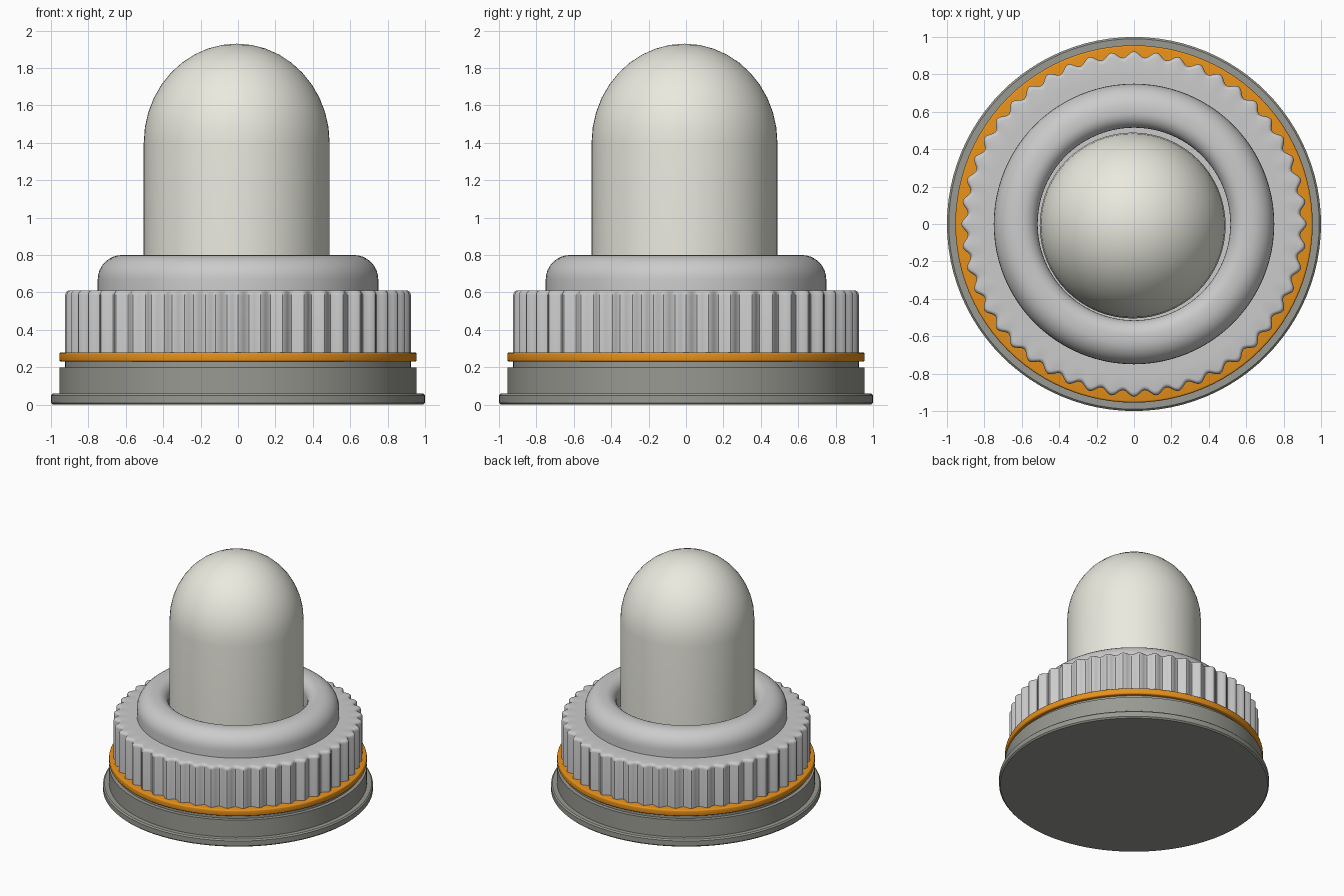
import bpy, bmesh, math

if "Cube" in bpy.data.objects:
    bpy.data.objects.remove(bpy.data.objects["Cube"])


def material(name, rgb):
    m = bpy.data.materials.new(name)
    m.diffuse_color = (*rgb, 1)
    m.use_nodes = True
    m.node_tree.nodes["Principled BSDF"].inputs["Base Color"].default_value = m.diffuse_color
    return m


def lathe(name, profile, mat=None, steps=96, closed=False, teeth=0, depth=0, angle=35, centre=(0, 0)):
    """Spin (radius, z) points, listed from bottom to top; teeth ripple radii above 0.85."""
    bm = bmesh.new()
    rings = []
    for r, z in profile:
        if r < 1e-6:
            rings.append([bm.verts.new((0, 0, z))] * steps)
            continue
        ring = []
        for i in range(steps):
            a = 2 * math.pi * i / steps
            rr = r - depth * (0.5 - 0.5 * math.cos(teeth * a)) if r > 0.85 else r
            ring.append(bm.verts.new((rr * math.cos(a), rr * math.sin(a), z)))
        rings.append(ring)
    pairs = list(zip(rings, rings[1:])) + ([(rings[-1], rings[0])] if closed else [])
    for lo, hi in pairs:
        for i in range(steps):
            j = (i + 1) % steps
            quad = list(dict.fromkeys((lo[i], lo[j], hi[j], hi[i])))
            bm.faces.new(quad)
    bmesh.ops.recalc_face_normals(bm, faces=bm.faces)
    mesh = bpy.data.meshes.new(name)
    bm.to_mesh(mesh)
    bm.free()
    ob = bpy.data.objects.new(name, mesh)
    ob.location = (*centre, 0)
    bpy.context.collection.objects.link(ob)
    if mat:
        mesh.materials.append(mat)
    bpy.ops.object.select_all(action='DESELECT')
    bpy.context.view_layer.objects.active = ob
    ob.select_set(True)
    bpy.ops.object.shade_smooth_by_angle(angle=math.radians(angle))
    return ob


def arc(cx, cz, rx, rz, a0, a1, n=8):
    return [(cx + rx * math.cos(math.radians(a0 + (a1 - a0) * i / n)),
             cz + rz * math.sin(math.radians(a0 + (a1 - a0) * i / n))) for i in range(n + 1)]


orange = material("orange", (0.8, 0.28, 0.01))
ivory = material("ivory", (0.82, 0.82, 0.74))
dark_grey = material("dark_grey", (0.32, 0.32, 0.29))

# Stepped base with flange and narrow neck
lathe("base", [(0, 0), (0.99, 0), (1, 0.01), (1, 0.05), (0.99, 0.06), (0.955, 0.06),
               (0.955, 0.2), (0.925, 0.2), (0.925, 0.24), (0, 0.24)], dark_grey)

# Orange sealing ring
lathe("seal_ring", [(0.8, 0.23), (0.945, 0.23)] + arc(0.945, 0.24, 0.01, 0.01, -60, 0, 2)
      + arc(0.945, 0.27, 0.01, 0.01, 0, 90, 3) + [(0.8, 0.28)], orange, closed=True)

# Knurled grip ring with softened top edge
lathe("knurled_ring", [(0, 0.28), (0.924, 0.28)] + arc(0.9, 0.587, 0.024, 0.024, 0, 90, 4)
      + [(0.8, 0.611), (0, 0.611)], steps=384, teeth=48, depth=0.034)

# Rounded collar with an open bore
lathe("collar", [(0.75, 0.6)] + arc(0.62, 0.67, 0.13, 0.13, 0, 90)
      + arc(0.6, 0.72, 0.085, 0.08, 90, 180) + [(0.515, 0.6)], closed=True)

# Domed button
lathe("dome_button", [(0, 0.6), (0.497, 0.6)] + arc(0, 1.4, 0.497, 0.53, 0, 90, 10)[:-1]
      + [(0, 1.93)], ivory, steps=64, centre=(-0.007, -0.008))
